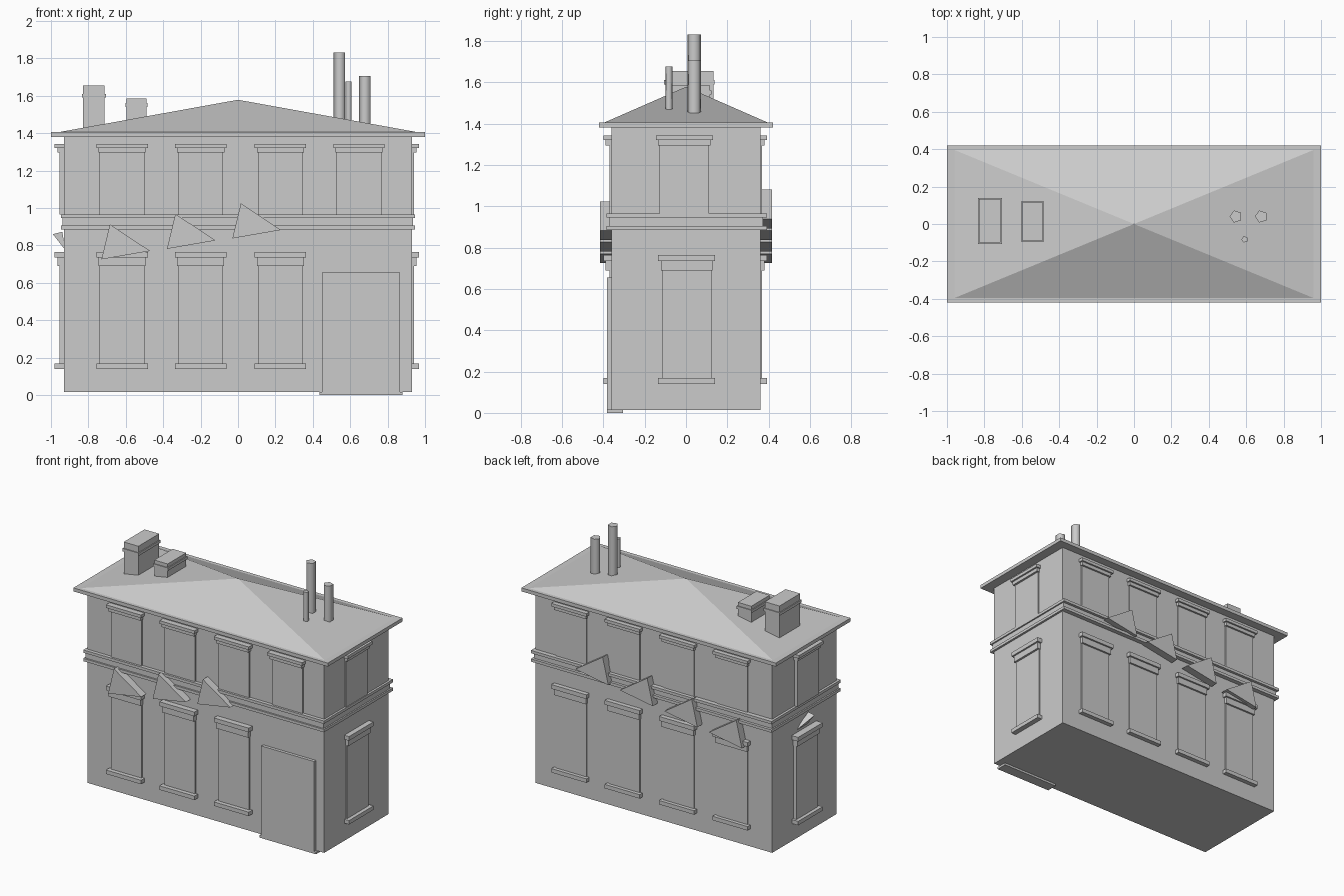
import bpy, bmesh
from mathutils import Vector

if "Cube" in bpy.data.objects:
    bpy.data.objects.remove(bpy.data.objects["Cube"])


def hull(name, pts):
    """Flat-faced convex solid from a few corner points."""
    bm = bmesh.new()
    for p in pts:
        bm.verts.new(p)
    bmesh.ops.convex_hull(bm, input=bm.verts[:])
    bmesh.ops.dissolve_limit(bm, angle_limit=0.001, verts=bm.verts[:], edges=bm.edges[:])
    bmesh.ops.recalc_face_normals(bm, faces=bm.faces[:])
    me = bpy.data.meshes.new(name)
    bm.to_mesh(me)
    bm.free()
    ob = bpy.data.objects.new(name, me)
    bpy.context.collection.objects.link(ob)
    return ob


def box(name, x0, x1, y0, y1, z0, z1):
    return hull(name, [(x, y, z) for x in (x0, x1) for y in (y0, y1) for z in (z0, z1)])


# Outer faces of each wall: axis, sign, wall position, panel / lower moulding / upper moulding reach
WALLS = {
    "front": ("y", -1, 0.36, 0.37, 0.39, 0.40),
    "back": ("y", 1, 0.36, 0.367, 0.38, 0.392),
    "left": ("x", -1, 0.93, 0.955, 0.965, 0.98),
    "right": ("x", 1, 0.93, 0.94, 0.955, 0.967),
}


def wall_box(name, wall, u, width, reach, z0, z1):
    axis, sign, base = WALLS[wall][:3]
    inner, outer = sorted((sign * (base - 0.01), sign * reach))
    a, b = u - width / 2, u + width / 2
    if axis == "y":
        box(name, a, b, inner, outer, z0, z1)
    else:
        box(name, inner, outer, a, b, z0, z1)


def upper_window(wall, u):
    panel, low, top = WALLS[wall][3:]
    wall_box(wall + "_upper_window", wall, u, 0.24, panel, 0.965, 1.30)
    wall_box(wall + "_upper_lintel", wall, u, 0.253, low, 1.295, 1.32)
    wall_box(wall + "_upper_lintel_cap", wall, u, 0.275, top, 1.32, 1.342)


def lower_window(wall, u):
    panel, low, top = WALLS[wall][3:]
    wall_box(wall + "_lower_window", wall, u, 0.24, panel, 0.165, 0.695)
    wall_box(wall + "_lower_lintel", wall, u, 0.25, low, 0.69, 0.735)
    wall_box(wall + "_lower_lintel_cap", wall, u, 0.275, top, 0.735, 0.765)
    wall_box(wall + "_sill", wall, u, 0.275, top, 0.14, 0.168)


# Main walls and the two string courses
box("walls", -0.93, 0.93, -0.36, 0.36, 0.015, 1.39)
for z in (0.885, 0.945):
    box("string_course", -0.947, 0.945, -0.385, 0.392, z, z + 0.02)
box("string_course_core", -0.937, 0.935, -0.373, 0.373, 0.905, 0.945)

# Roof: eaves slab and low pyramid
box("eaves", -1, 1, -0.42, 0.42, 1.38, 1.405)
hull("roof", [(x, y, 1.403) for x in (-0.97, 0.97) for y in (-0.4, 0.4)] + [(0, 0, 1.578)])

# Windows: four bays front and back, one on each side
BAYS = (-0.62, -0.2, 0.227, 0.647)
for i, x in enumerate(BAYS):
    for wall in ("front", "back"):
        upper_window(wall, x)
        if wall == "back" or i < 3:
            lower_window(wall, x)
for wall in ("left", "right"):
    upper_window(wall, -0.008)
    lower_window(wall, 0.003)

# Door and doorstep in the last front bay
box("door", 0.45, 0.865, -0.382, -0.35, 0.005, 0.655)
box("doorstep", 0.435, 0.88, -0.382, -0.305, 0, 0.016)

# Tilted triangular canopies, stepping up along both long walls
TRI = ((-0.685, 0.912), (-0.47, 0.77), (-0.73, 0.725))
for sign, count in ((-1, 3), (1, 4)):
    for i in range(count):
        hull("canopy", [(x + 0.35 * i, sign * y, z + 0.056 * i)
                        for x, z in TRI for y in (0.35, 0.415)])
# Partly buried canopy on the left wall
hull("side_canopy", [(-0.99, -0.03, 0.86), (-0.94, -0.03, 0.872),
                     (-0.92, 0.1, 0.77), (-0.92, -0.03, 0.77)])

# Brick chimneys with a collar
for x0, x1, y0, y1, top, cz in ((-0.828, -0.713, -0.1, 0.133, 1.655, 1.59),
                                (-0.595, -0.49, -0.09, 0.117, 1.585, 1.54)):
    box("chimney", x0, x1, y0, y1, 1.41, top)
    e = 0.006
    box("chimney_collar", x0 - e, x1 + e, y0 - e, y1 + e, cz, cz + 0.02)

# Five-sided flue pipes
for x, y, r, z0, z1 in ((0.545, 0.04, 0.034, 1.45, 1.83),
                        (0.68, 0.04, 0.034, 1.45, 1.705),
                        (0.592, -0.082, 0.018, 1.465, 1.677)):
    bpy.ops.mesh.primitive_cylinder_add(vertices=5, radius=r, depth=z1 - z0,
                                        location=(x, y, (z0 + z1) / 2), rotation=(0, 0, 0.3))
    bpy.context.object.name = "flue_pipe"
    bpy.ops.object.shade_smooth_by_angle(angle=1.35)
